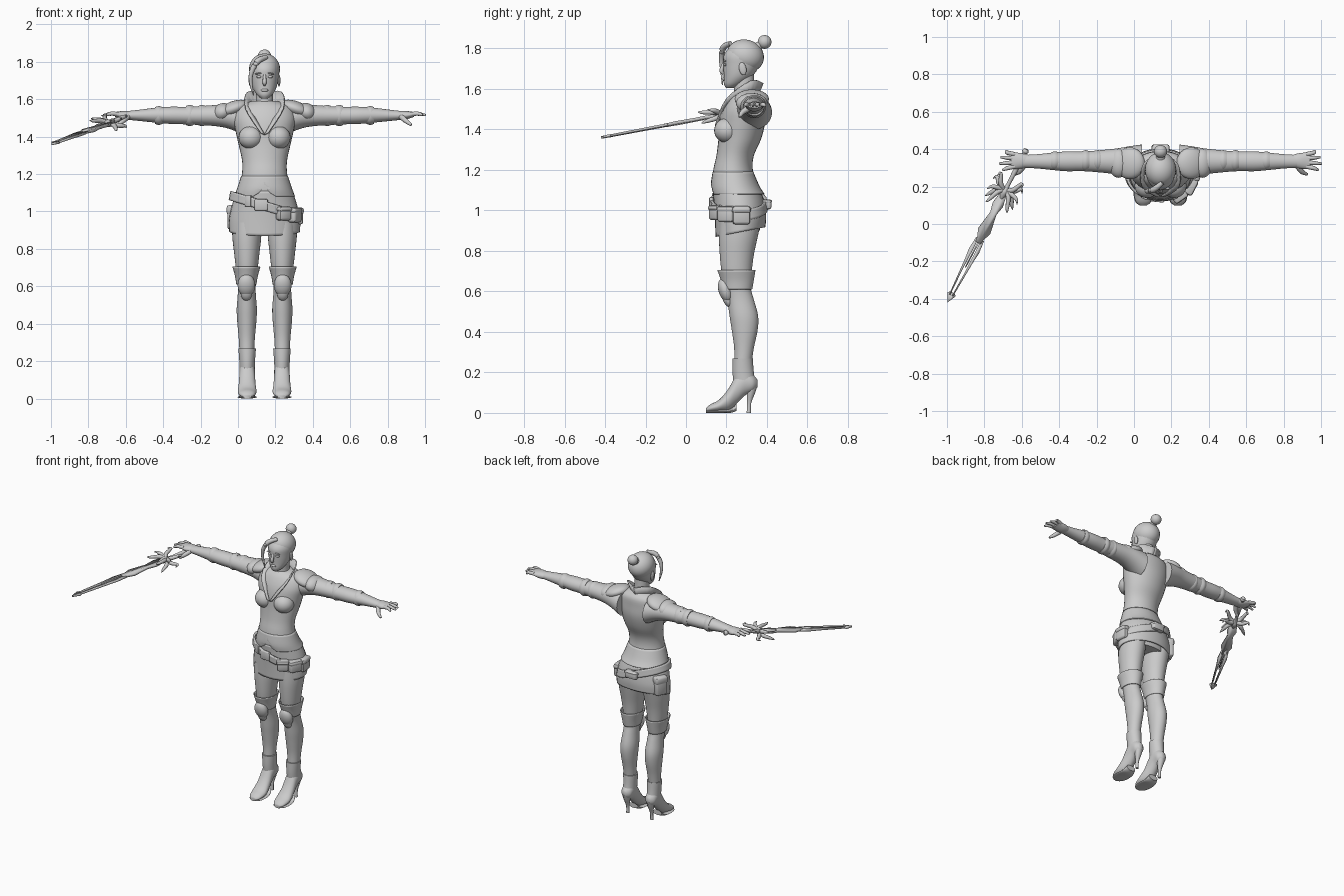
import bpy, bmesh, math
from mathutils import Vector, Matrix

if "Cube" in bpy.data.objects:
    bpy.data.objects.remove(bpy.data.objects["Cube"])

grey = bpy.data.materials.new("plain grey")
grey.use_nodes = True
shade = (.6, .6, .6, 1)
grey.diffuse_color = shade
grey.node_tree.nodes["Principled BSDF"].inputs["Base Color"].default_value = shade
body = Matrix.Translation((.142, 0, 0))  # body centre line


def finish(name, bm, mirror=False, solid=0, matrix=body, mirror_axis='X'):
    bmesh.ops.recalc_face_normals(bm, faces=bm.faces)
    mesh = bpy.data.meshes.new(name)
    bm.to_mesh(mesh)
    bm.free()
    ob = bpy.data.objects.new(name, mesh)
    bpy.context.collection.objects.link(ob)
    ob.matrix_world = matrix
    mesh.materials.append(grey)
    if solid:
        thickness = ob.modifiers.new("thickness", 'SOLIDIFY')
        thickness.thickness, thickness.offset = solid, 0
    if mirror:
        mirrored = ob.modifiers.new("mirror", 'MIRROR')
        mirrored.use_axis = [letter == mirror_axis for letter in "XYZ"]
    bpy.ops.object.select_all(action='DESELECT')
    ob.select_set(True)
    bpy.context.view_layer.objects.active = ob
    bpy.ops.object.shade_smooth_by_angle(angle=math.radians(45))


def spline(rows, steps=4):
    # smooth curve through rows of any width
    rows = [Vector(row) for row in rows]
    last = len(rows) - 1
    out = []
    for i in range(last):
        before, start, end, after = (rows[max(0, min(last, i + k))] for k in (-1, 0, 1, 2))
        leave, arrive = (end - before) / 2, (after - start) / 2
        for k in range(steps):
            t = k / steps
            ease = t * t * (3 - 2 * t)
            out.append(start.lerp(end, ease) + leave * (t * (1 - t) ** 2) - arrive * (t * t * (1 - t)))
    return out + [rows[last]]


def skin(rings, cap=True):
    bm = bmesh.new()
    loops = [[bm.verts.new(point) for point in ring] for ring in rings]
    count = len(loops[0])
    for lower, upper in zip(loops, loops[1:]):
        for i in range(count):
            j = (i + 1) % count
            bm.faces.new((lower[i], lower[j], upper[j], upper[i]))
    if cap:
        bm.faces.new(loops[0])
        bm.faces.new(loops[-1])
    return bm


def circle(count):
    return [(math.cos(math.tau * k / count), math.sin(math.tau * k / count)) for k in range(count)]


def loft(name, axis, centre, rows, mirror=False, solid=0, warp=None):
    # row: position along the axis, half width, low edge, high edge; solid leaves the ends open
    along = "XYZ".index(axis)
    across, depth = [i for i in range(3) if i != along]
    rings = []
    for place, half, low, high in spline(rows):
        ring = []
        for c, s in circle(32):
            point = Vector()
            point[along] = place
            point[across] = centre + half * c
            point[depth] = (low + high) / 2 + (high - low) / 2 * s
            if warp:
                point.z += warp(point)
            ring.append(point)
        rings.append(ring)
    finish(name, skin(rings, not solid), mirror, solid)


def rod(name, points, mirror=False, matrix=body, mirror_axis='X'):
    # tube through points given as x, y, z, radius
    path = spline(points)
    rings = []
    for i, point in enumerate(path):
        ahead = (path[min(i + 1, len(path) - 1)] - path[max(i - 1, 0)]).to_3d().normalized()
        side = ahead.cross(Vector((0, 0, 1)) if abs(ahead.z) < .8 else Vector((0, 1, 0))).normalized()
        up = ahead.cross(side)
        rings.append([point.to_3d() + (side * c + up * s) * point[3] for c, s in circle(10)])
    finish(name, skin(rings), mirror, matrix=matrix, mirror_axis=mirror_axis)


def ball(name, loc, size, tilt=0, tilt_axis='Y', mirror=False):
    bm = bmesh.new()
    shape = Matrix.Translation(loc) @ Matrix.Rotation(tilt, 4, tilt_axis) @ Matrix.Diagonal((*size, 1))
    bmesh.ops.create_uvsphere(bm, u_segments=24, v_segments=14, radius=1, matrix=shape)
    finish(name, bm, mirror)


def belt_box(name, angle, drop, width, height, depth):
    # rounded box standing on the tilted belt, angle measured from the front
    x, y = .18 * math.sin(angle), .262 - .135 * math.cos(angle)
    bm = bmesh.new()
    shape = (Matrix.Translation((x, y, 1.03 - .3 * x - drop)) @ Matrix.Rotation(angle, 4, 'Z')
             @ Matrix.Diagonal((width, depth, height, 1)))
    bmesh.ops.create_cube(bm, size=1, matrix=shape)
    bmesh.ops.bevel(bm, geom=bm.edges[:], offset=depth / 4, segments=2, affect='EDGES', profile=.5)
    finish(name, bm)


def hem_notch(point):
    return max(0, .05 - abs(point.x)) if point.z < 1.12 and point.y < .25 else 0


def rise_to_back(point):
    return max(0, 1 - (point.z - .87) * 8) * (point.y - .15) / 5


def belt_slant(point):
    return -.3 * point.x


# Torso, jacket and bust
loft("torso", 'Z', 0, [(1.02, .165, .15, .38), (1.12, .137, .13, .35), (1.2, .121, .135, .33),
     (1.27, .12, .15, .335), (1.35, .137, .16, .37), (1.43, .155, .165, .39),
     (1.5, .165, .18, .39), (1.56, .14, .21, .385), (1.59, .07, .24, .355)])
ball("bust", (.073, .205, 1.395), (.066, .066, .062), mirror=True)
loft("jacket_hem", 'Z', 0, [(1.08, .16, .13, .385), (1.12, .145, .125, .36), (1.19, .122, .134, .33)],
     solid=.006, warp=hem_notch)

# Open collar running down into lapels
inner = spline([(0, .345, 1.54), (.07, .29, 1.55), (.05, .19, 1.5), (0, .15, 1.41)])
outer = spline([(0, .38, 1.63), (.09, .32, 1.64), (.1, .2, 1.55), (.02, .146, 1.42)])
bm = bmesh.new()
pairs = [[bm.verts.new(point) for point in pair] for pair in zip(inner, outer)]
for (a, b), (c, d) in zip(pairs, pairs[1:]):
    bm.faces.new((a, c, d, b))
finish("collar", bm, True, .008)

# Shoulder pads, sleeves and bands
ball("shoulder_pad", (.165, .325, 1.55), (.085, .085, .04), .35, mirror=True)
ball("shoulder_cap", (.225, .325, 1.53), (.055, .078, .048), .5, mirror=True)
loft("arm", 'X', .335, [(.1, .09, 1.4, 1.57), (.17, .08, 1.435, 1.575), (.25, .067, 1.455, 1.57),
     (.4, .053, 1.465, 1.56), (.5, .053, 1.468, 1.56), (.58, .046, 1.475, 1.555),
     (.66, .038, 1.483, 1.545), (.73, .034, 1.49, 1.537)], True)
for name, x, radius in (("upper_sleeve_band", .335, .06), ("elbow_band", .4, .06), ("sleeve_cuff", .565, .053)):
    loft(name, 'X', .338, [(x + shift, radius * swell, 1.513 - radius * swell, 1.513 + radius * swell)
                           for shift, swell in ((-.02, .85), (0, .95), (.02, .85))], True)

# Hands
loft("palm", 'X', .338, [(.71, .033, 1.49, 1.536), (.75, .042, 1.49, 1.538), (.8, .044, 1.506, 1.532)], True)
for i, name in enumerate(("index", "middle", "ring", "little")):
    y, spread = .34 + .022 * (i - 1.5), .035 * (i - 1.5)
    reach = .862 - .012 * (i - 1.2) ** 2
    rod(name + "_finger", [(.78, y, 1.52, .012), (.82, .34 + spread * .8, 1.523, .011),
                           (reach, .34 + spread, 1.515, .006)], True)
rod("thumb", [(.73, .315, 1.508, .016), (.755, .28, 1.485, .013), (.785, .265, 1.462, .007)], True)

# Head, face and hair
loft("neck", 'Z', 0, [(1.53, .065, .22, .36), (1.58, .047, .237, .34), (1.68, .046, .235, .335)])
loft("head", 'Z', 0, [(1.605, .018, .198, .235), (1.625, .042, .187, .28), (1.665, .064, .187, .33),
     (1.72, .075, .185, .365), (1.77, .077, .188, .375), (1.82, .053, .23, .35), (1.84, .01, .27, .31)])
rod("nose", [(0, .188, 1.73, .007), (0, .175, 1.69, .011), (0, .187, 1.675, .006)])
ball("lips", (0, .188, 1.648), (.02, .008, .008))
ball("eye", (.03, .193, 1.72), (.014, .008, .007), mirror=True)
ball("brow", (.032, .191, 1.738), (.02, .007, .004), .15, mirror=True)
ball("ear", (.077, .28, 1.7), (.008, .018, .032), .2, 'X', True)
ball("hair_cap", (0, .292, 1.762), (.083, .094, .082), -.25, 'X')
ball("hair_bun", (0, .388, 1.832), (.035, .034, .034))
rod("bun_tie", [(0, .345, 1.8, .03), (0, .37, 1.82, .02), (0, .39, 1.83, .02)])
rod("front_lock", [(.01, .22, 1.825, .012), (-.035, .185, 1.805, .016), (-.068, .175, 1.75, .013),
    (-.074, .178, 1.69, .009), (-.058, .18, 1.62, .003)])

# Skirt, belt and pouches
loft("hips", 'Z', 0, [(.9, .165, .165, .365), (1, .165, .155, .375), (1.08, .145, .145, .36)])
loft("skirt", 'Z', 0, [(.87, .186, .15, .388), (.95, .186, .147, .392), (1.03, .171, .142, .386),
     (1.11, .145, .135, .36)], solid=.008, warp=rise_to_back)
loft("belt", 'Z', 0, [(1.005, .185, .132, .398), (1.055, .176, .127, .392)], solid=.014, warp=belt_slant)
belt_box("buckle", -.1, 0, .07, .06, .02)
belt_box("belt_plate", -.5, 0, .035, .06, .02)
for name, angle, drop, width, height in (("front_pouch", .6, .01, .075, .075), ("side_pouch", 1.1, 0, .085, .08),
                                         ("hip_pouch", 1.65, 0, .085, .09), ("rear_pouch", math.pi, 0, .09, .05),
                                         ("thigh_pouch", -2, .11, .08, .13)):
    belt_box(name, angle, drop, width, height, .05)
    belt_box(name + "_flap", angle, drop - height * .3, width + .008, height * .4, .058)

# Legs, thigh bands and knee pads
loft("leg", 'Z', .095, [(.94, .08, .165, .37), (.86, .077, .163, .352), (.78, .068, .167, .335),
     (.7, .059, .175, .325), (.62, .049, .19, .32), (.56, .048, .204, .335), (.48, .054, .215, .356),
     (.41, .051, .226, .354), (.32, .043, .238, .335), (.23, .038, .238, .322)], True)
loft("thigh_band", 'Z', .097, [(.61, .051, .186, .324), (.655, .058, .175, .332), (.705, .072, .158, .34)],
     True, .006)
ball("knee_pad", (.097, .195, .605), (.047, .034, .062), .3, 'X', True)
ball("knee_guard_tip", (.097, .205, .56), (.03, .022, .04), .4, 'X', True)

# High heeled boots
loft("boot_cuff", 'Z', .093, [(.14, .04, .235, .345), (.2, .042, .23, .335), (.268, .047, .23, .33)], True)
loft("boot_foot", 'Y', .093, [(.1, .02, .004, .024), (.12, .04, .004, .042), (.165, .05, .006, .066),
     (.21, .046, .012, .12), (.25, .042, .045, .19), (.29, .041, .085, .22), (.33, .036, .105, .19),
     (.352, .014, .125, .165)], True)
loft("boot_sole", 'Y', .093, [(.1, .02, 0, .014), (.12, .043, 0, .015), (.17, .052, 0, .015),
     (.22, .045, 0, .02), (.25, .035, .01, .045)], True)
rod("boot_heel", [(.093, .325, .14, .03), (.093, .32, .1, .022), (.093, .312, .05, .011), (.093, .31, 0, .011)], True)

# Sword: local x runs from pommel to tip, local y across the blade
pommel, tip = Vector((-.575, .4, 1.515)), Vector((-.998, -.42, 1.36))
length = (tip - pommel).length
forward = (tip - pommel).normalized()
sideways = Vector((0, 0, 1)).cross(forward).normalized()
sword = Matrix((forward, sideways, forward.cross(sideways))).transposed().to_4x4()
sword.translation = pommel


def plate(name, outline, thickness):
    bm = bmesh.new()
    bm.faces.new([bm.verts.new((x, y, 0)) for x, y in outline])
    finish(name, bm, True, thickness, sword, 'Y')


rod("sword_grip", [(0, 0, 0, .012), (.015, 0, 0, .018), (.035, 0, 0, .01), (.12, 0, 0, .013), (.22, 0, 0, .011),
    (.26, 0, 0, .022), (.3, 0, 0, .01)], matrix=sword)
plate("blade_root", [(.28, 0), (.28, .02), (.34, .03), (.39, .018), (.5, .036), (.54, .02), (.57, .016), (.57, 0)], .016)
plate("blade_rail", [(.55, .008), (.55, .024), (.62, .03), (.68, .024), (.89, .012), (.89, .005), (.75, .009)], .012)
plate("blade_spine", [(.55, 0), (.55, .005), (.72, .003), (.72, 0)], .014)
plate("blade_tip", [(.875, 0), (.875, .012), (.885, .024), (.91, .012), (length, 0)], .012)
for i in range(5):
    fan, rise = math.radians(40 * i - 70), .015 * (-1) ** i
    sweep, out = .08 * math.sin(fan), .09 * math.cos(fan / 2)
    rod("guard_spike_" + "abcde"[i], [(.25, .005, 0, .012), (.25 + sweep * .3, out * .5, rise, .013),
        (.25 + sweep, out * .85, rise * 1.6, .009), (.27 + sweep, out, rise * 2, .002)], True, sword, 'Y')
